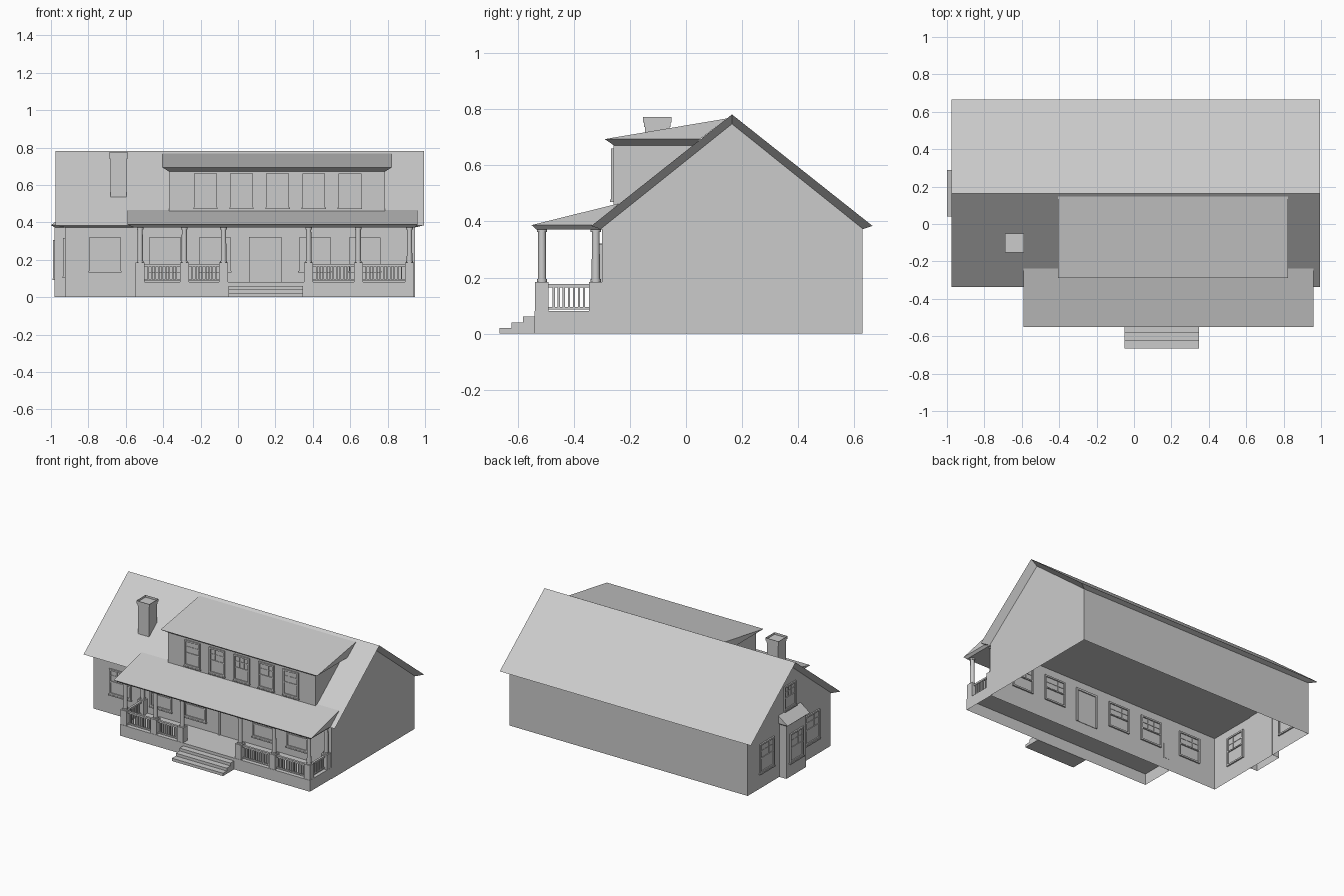
import bpy, bmesh
from math import radians
from mathutils import Matrix, Vector

if "Cube" in bpy.data.objects:
    bpy.data.objects.remove(bpy.data.objects["Cube"])


def finish(bm, name, matrix=None):
    bmesh.ops.recalc_face_normals(bm, faces=bm.faces)
    mesh = bpy.data.meshes.new(name)
    bm.to_mesh(mesh)
    bm.free()
    ob = bpy.data.objects.new(name, mesh)
    bpy.context.collection.objects.link(ob)
    if matrix:
        ob.matrix_world = matrix
    return ob


def loft(bm, rect0, z0, rect1, z1, open_bottom=False):
    """Box whose bottom and top rectangles (x0, x1, y0, y1) may differ."""
    rings = []
    for (a, b, c, d), z in ((rect0, z0), (rect1, z1)):
        rings.append([bm.verts.new(p) for p in ((a, c, z), (b, c, z), (b, d, z), (a, d, z))])
    lo, hi = rings
    for i in range(4):
        j = (i + 1) % 4
        bm.faces.new((lo[i], lo[j], hi[j], hi[i]))
    top = bm.faces.new(hi)
    if not open_bottom:
        bm.faces.new(lo[::-1])
    return top


def box(bm, x0, x1, y0, y1, z0, z1, open_bottom=False):
    return loft(bm, (x0, x1, y0, y1), z0, (x0, x1, y0, y1), z1, open_bottom)


def prism(bm, profile, x0, x1):
    """Extrude a (y, z) profile along x."""
    a = [bm.verts.new((x0, y, z)) for y, z in profile]
    b = [bm.verts.new((x1, y, z)) for y, z in profile]
    bm.faces.new(a)
    bm.faces.new(b[::-1])
    for i in range(len(a)):
        j = (i + 1) % len(a)
        bm.faces.new((a[i], a[j], b[j], b[i]))


def simple_box(name, *dims, open_bottom=False):
    bm = bmesh.new()
    box(bm, *dims, open_bottom=open_bottom)
    return finish(bm, name)


# House walls: a shell open underneath
simple_box("house_walls", -0.925, 0.945, -0.30, 0.63, 0, 0.375, open_bottom=True)

# Main gable roof with sloping eaves and rakes, and the gable walls
bm = bmesh.new()
inner = [(-0.305, 0.373), (0.164, 0.748), (0.632, 0.373)]
outer = [(-0.338, 0.384), (0.164, 0.782), (0.666, 0.384)]
secs = [[bm.verts.new((x, y, z)) for y, z in prof]
        for x, prof in ((-0.927, inner), (-0.975, outer), (0.995, outer), (0.947, inner))]
for a, b in zip(secs, secs[1:]):
    for k in range(2):
        bm.faces.new((a[k], a[k + 1], b[k + 1], b[k]))
for k in (0, 2):
    bm.faces.new([s[k] for s in secs])
bm.faces.new(secs[0])
bm.faces.new(secs[3])
finish(bm, "main_roof")

# Dormer and its shed roof with tapered cornice
simple_box("dormer_walls", -0.37, 0.787, -0.258, 0.03, 0.42, 0.68)
bm = bmesh.new()
loft(bm, (-0.37, 0.787, -0.258, 0.03), 0.672, (-0.405, 0.823, -0.29, 0.05), 0.694)
prism(bm, [(-0.29, 0.694), (0.148, 0.768), (0.05, 0.694)], -0.405, 0.823)
finish(bm, "dormer_roof")

# Porch base, steps and roof
simple_box("porch_base", -0.548, 0.942, -0.54, -0.30, 0, 0.08, open_bottom=True)
bm = bmesh.new()
for i in range(3):
    box(bm, -0.052, 0.348, -0.665 + 0.042 * i, -0.54, 0.02 * i, 0.02 * (i + 1))
finish(bm, "porch_steps")
bm = bmesh.new()
loft(bm, (-0.555, 0.945, -0.535, -0.30), 0.372, (-0.59, 0.96, -0.551, -0.32), 0.387)
prism(bm, [(-0.551, 0.387), (-0.238, 0.465), (-0.33, 0.387)], -0.59, 0.96)
finish(bm, "porch_roof")

# Porch columns on square pedestals
front_x = [-0.523, -0.287, -0.077, 0.378, 0.643, 0.917]
front_y, back_y, half = -0.514, -0.322, 0.024
spots = [(x, front_y) for x in front_x] + [(front_x[0], back_y), (front_x[-1], back_y)]
for x, y in spots:
    simple_box("pedestal", x - half, x + half, y - half, y + half, 0.08, 0.184)
    bm = bmesh.new()
    for r0, r1, z0, z1 in ((0.018, 0.018, 0.184, 0.194), (0.015, 0.0135, 0.194, 0.362),
                           (0.018, 0.018, 0.362, 0.374)):
        bmesh.ops.create_cone(bm, cap_ends=True, segments=16, radius1=r0, radius2=r1, depth=z1 - z0,
                              matrix=Matrix.Translation((x, y, (z0 + z1) / 2)))
    col = finish(bm, "column")
    bpy.context.view_layer.objects.active = col
    col.select_set(True)
    bpy.ops.object.shade_smooth_by_angle(angle=radians(35))
    col.select_set(False)


# Railings with balusters
def railing(p, q):
    p, q = Vector(p), Vector(q)
    length = (q - p).length
    bm = bmesh.new()
    box(bm, 0, length, -0.008, 0.008, 0.164, 0.176)
    box(bm, 0, length, -0.006, 0.006, 0.085, 0.094)
    n = round(length / 0.0185)
    for i in range(1, n):
        x = length * i / n
        box(bm, x - 0.004, x + 0.004, -0.004, 0.004, 0.094, 0.164)
    turn = Vector((1, 0, 0)).rotation_difference((q - p).normalized()).to_matrix().to_4x4()
    finish(bm, "railing", Matrix.Translation(p) @ turn)


for i in (0, 1, 3, 4):
    railing((front_x[i] + half, front_y, 0), (front_x[i + 1] - half, front_y, 0))
for x in (front_x[0], front_x[-1]):
    railing((x, front_y + half, 0), (x, back_y - half, 0))

# Side bay with lean-to roof
simple_box("side_bay", -0.98, -0.92, 0.055, 0.275, 0, 0.38, open_bottom=True)
bm = bmesh.new()
loft(bm, (-0.98, -0.92, 0.055, 0.275), 0.373, (-1.0, -0.92, 0.04, 0.29), 0.385)
ends = [[bm.verts.new(p) for p in ((-1.0, y, 0.385), (-0.92, y, 0.445), (-0.92, y, 0.385))]
        for y in (0.04, 0.29)]
for e in ends:
    bm.faces.new(e)
for i in range(3):
    j = (i + 1) % 3
    bm.faces.new((ends[0][i], ends[0][j], ends[1][j], ends[1][i]))
finish(bm, "side_bay_roof")

# Chimney with stepped cap and open flue
cx, cy = -0.639, -0.102
bm = bmesh.new()
for r, z0, z1 in ((0.044, 0.5, 0.738), (0.047, 0.738, 0.753), (0.051, 0.753, 0.772)):
    top = box(bm, cx - r, cx + r, cy - r, cy + r, z0, z1)
bmesh.ops.inset_region(bm, faces=[top], thickness=0.018)
bmesh.ops.translate(bm, verts=top.verts, vec=(0, 0, -0.015))
finish(bm, "chimney")


# Sash windows: frame, middle rail, six small panes above one large pane
def window(name, pos, w, h, side=False):
    f, d, m = 0.011, 0.010, 0.0025
    bm = bmesh.new()
    for s in (-1, 1):
        c = s * (w - f) / 2
        box(bm, c - f / 2, c + f / 2, -d, d, 0, h)
    for z in (0, h - f):
        box(bm, -w / 2 + f, w / 2 - f, -d, d, z, z + f)
    box(bm, -w / 2 + f, w / 2 - f, -0.007, d, h / 2 - 0.004, h / 2 + 0.004)
    for x in (-w / 6 + 0.003, w / 6 - 0.003):
        box(bm, x - m, x + m, -0.005, 0.005, h / 2, h - f)
    box(bm, -w / 2 + f, w / 2 - f, -0.005, 0.005, 0.745 * h - m, 0.745 * h + m)
    box(bm, -w / 2 + f, w / 2 - f, -0.002, 0.002, f, h - f)
    box(bm, -w / 2 - 0.004, w / 2 + 0.004, -0.013, 0, -0.008, 0)
    turn = Matrix.Rotation(radians(-90 if side else 0), 4, 'Z')
    finish(bm, name, Matrix.Translation(pos) @ turn)


for i in range(5):
    window("dormer_window", (-0.174 + 0.193 * i, -0.258, 0.478), 0.122, 0.182)
for x in (-0.711, -0.391, -0.123, 0.411, 0.678):
    window("front_window", (x, -0.30, 0.14), 0.17, 0.18)
for y in (0.42, -0.09):
    window("side_window", (-0.925, y, 0.11), 0.16, 0.205, True)
window("bay_window", (-0.98, 0.165, 0.10), 0.15, 0.205, True)
window("attic_window", (-0.927, 0.164, 0.45), 0.13, 0.17, True)

# Front door with its casing
bm = bmesh.new()
for x in (0.06, 0.218):
    box(bm, x, x + 0.014, -0.31, -0.29, 0.08, 0.322)
box(bm, 0.074, 0.218, -0.31, -0.29, 0.308, 0.322)
box(bm, 0.074, 0.218, -0.303, -0.297, 0.08, 0.308)
finish(bm, "front_door")
